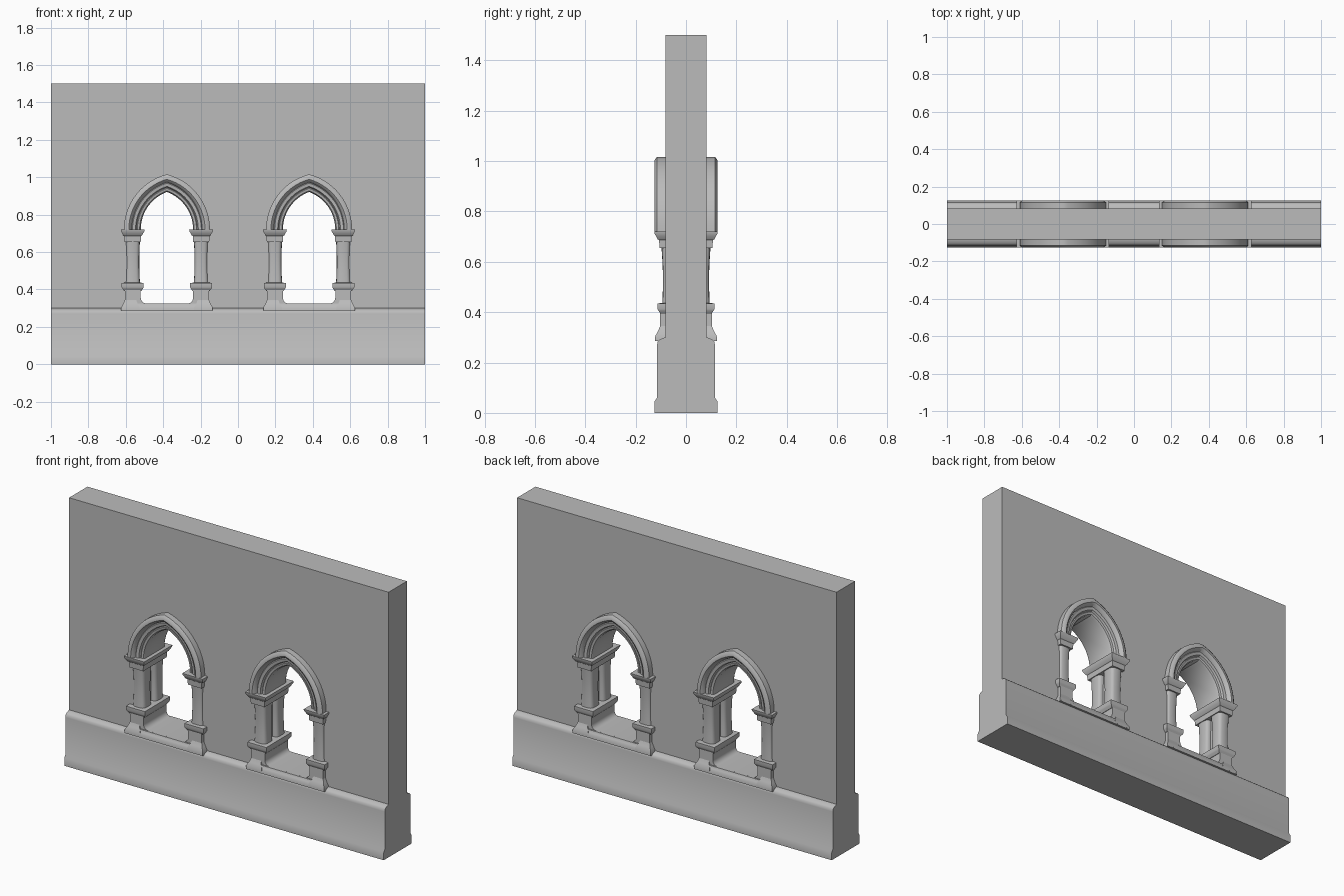
import bpy, bmesh, math
from math import cos, sin, pi

cube = bpy.data.objects.get("Cube")
if cube:
    bpy.data.objects.remove(cube, do_unlink=True)

stone = bpy.data.materials.new("grey stone")
stone.use_nodes = True
stone.diffuse_color = (0.5, 0.5, 0.5, 1)
stone.node_tree.nodes["Principled BSDF"].inputs["Base Color"].default_value = (0.5, 0.5, 0.5, 1)

WALL_Y = 0.082      # half thickness of the wall
SPRING = 0.72       # height where the arches start
SHIFT = 0.075       # arc centres lie this far past the middle
INNER = 0.14        # half width of the opening
WINDOWS = {"right": -0.38, "left": 0.38}


def finish(name, mesh, angle=35):
    mesh.materials.clear()
    mesh.materials.append(stone)
    mesh.shade_smooth()
    mesh.set_sharp_from_angle(angle=math.radians(angle))
    obj = bpy.data.objects.new(name, mesh)
    bpy.context.scene.collection.objects.link(obj)
    return obj


def skin(name, rings, angle=35):
    """Join closed rings of points into a capped solid."""
    bm = bmesh.new()
    rows = [[bm.verts.new(p) for p in ring] for ring in rings]
    n = len(rows[0])
    for a, b in zip(rows, rows[1:]):
        for i in range(n):
            j = (i + 1) % n
            bm.faces.new((a[i], a[j], b[j], b[i]))
    bm.faces.new(rows[0])
    bm.faces.new(rows[-1])
    bmesh.ops.recalc_face_normals(bm, faces=bm.faces)
    mesh = bpy.data.meshes.new(name)
    bm.to_mesh(mesh)
    bm.free()
    return finish(name, mesh, angle)


def arch_line(d, steps=14):
    """Pointed arch, d outside the opening, from +x over the apex to -x."""
    r = INNER + SHIFT + d
    end = math.acos(SHIFT / r)
    half = [(r * cos(end * i / steps) - SHIFT, SPRING + r * sin(end * i / steps))
            for i in range(steps + 1)]
    return half + [(-x, z) for x, z in reversed(half[:-1])]


def both_sides(front):
    return front + [(d, -y) for d, y in reversed(front)]


def block(name, x, half_x, half_y, levels):
    """Stack of rectangles; each level is a height and an outward growth."""
    return skin(name, [[(x + sx * (half_x + g), sy * (half_y + g), z)
                        for sx, sy in ((-1, -1), (1, -1), (1, 1), (-1, 1))]
                       for z, g in levels])


# Plinth running along the foot of the wall
plinth = both_sides([(0, -0.125), (0.045, -0.125), (0.06, -0.115), (0.27, -0.115),
                     (0.284, -0.112), (0.292, -0.104), (0.3, -WALL_Y)])
skin("plinth", [[(x, y, z) for z, y in plinth] for x in (-1, 1)])

# Wall with two pointed openings
curve = bpy.data.curves.new("wall_outline", "CURVE")
curve.dimensions = "2D"
curve.fill_mode = "BOTH"
curve.extrude = WALL_Y
outlines = [[(-1, 0.3), (1, 0.3), (1, 1.5), (-1, 1.5)]]
for cx in WINDOWS.values():
    line = arch_line(0.035)
    w = line[0][0]
    outlines.append([(cx + x, z) for x, z in [(w, 0.31)] + line + [(-w, 0.31)]])
for outline in outlines:
    spline = curve.splines.new("POLY")
    spline.points.add(len(outline) - 1)
    for point, (x, z) in zip(spline.points, outline):
        point.co = (x, z, 0, 1)
    spline.use_cyclic_u = True
helper = bpy.data.objects.new("wall_helper", curve)
bpy.context.scene.collection.objects.link(helper)
graph = bpy.context.evaluated_depsgraph_get()
wall_mesh = bpy.data.meshes.new_from_object(helper.evaluated_get(graph))
bpy.data.objects.remove(helper, do_unlink=True)
wall = finish("wall", wall_mesh, 20)
wall.rotation_euler.x = pi / 2

# Moulded section of the arches: distance out from the opening, depth
moulding = both_sides([(0, -0.084), (0.006, -0.094), (0.018, -0.097), (0.022, -0.092),
                       (0.028, -0.104), (0.044, -0.107), (0.048, -0.102), (0.054, -0.118),
                       (0.064, -0.126), (0.078, -0.125), (0.09, -0.116), (0.09, -0.07)])

for side, cx in WINDOWS.items():
    # Arch ring
    lines = [arch_line(d) for d, y in moulding]
    skin(side + "_arch", [[(cx + line[i][0], y, line[i][1])
                           for line, (d, y) in zip(lines, moulding)]
                          for i in range(len(lines[0]))])

    # Sill with rounded inner corners rising into the pedestals
    r, floor = 0.03, 0.325
    fillet = [(INNER - r + r * sin(a), floor + r - r * cos(a))
              for a in (pi / 2 * i / 6 for i in range(7))]
    right_part = [(0.225, 0.29), (0.225, 0.4), (INNER, 0.4)] + fillet[::-1]
    trough = right_part + [(-x, z) for x, z in reversed(right_part)]
    skin(side + "_sill", [[(cx + x, y, z) for x, z in trough] for y in (-0.103, 0.103)])
    block(side + "_sill_foot", cx, 0.225, 0.103,
          [(0.285, 0.02), (0.302, 0.019), (0.312, 0.012), (0.3249, 0.008)])

    for end, s in (("outer", -1), ("inner", 1)):
        jamb = cx + s * 0.183
        tag = side + "_" + end
        # Flared foot on the outside of the pedestal
        block(tag + "_pedestal_foot", cx + s * 0.195, 0.03, 0.103,
              [(0.29, 0.02), (0.305, 0.019), (0.325, 0.008), (0.345, 0)])
        # Base moulding and capital run through the whole wall
        block(tag + "_base", jamb, 0.046, 0.1,
              [(0.392, 0), (0.405, 0.009), (0.412, 0.013), (0.434, 0.013), (0.436, 0)])
        block(tag + "_capital", jamb, 0.043, 0.105,
              [(0.655, 0), (0.686, 0.002), (0.69, 0.008), (0.7, 0.013),
               (0.712, 0.02), (0.721, 0.021)])
        # Pair of waisted shafts, front and back
        for face, f in (("front", -1), ("back", 1)):
            rings = []
            for i in range(9):
                t = i / 8
                waist = 1 - 0.1 * sin(pi * t)
                depth = (0.04 + 0.004 * t) * waist
                ring = []
                for k in range(20):
                    a = 2 * pi * k / 20
                    px, py = (math.copysign(abs(v) ** 0.55, v) for v in (cos(a), sin(a)))
                    ring.append((jamb + 0.039 * waist * px,
                                 f * 0.054 + depth * py, 0.43 + 0.235 * t))
                rings.append(ring)
            skin(tag + "_" + face + "_shaft", rings, 50)
